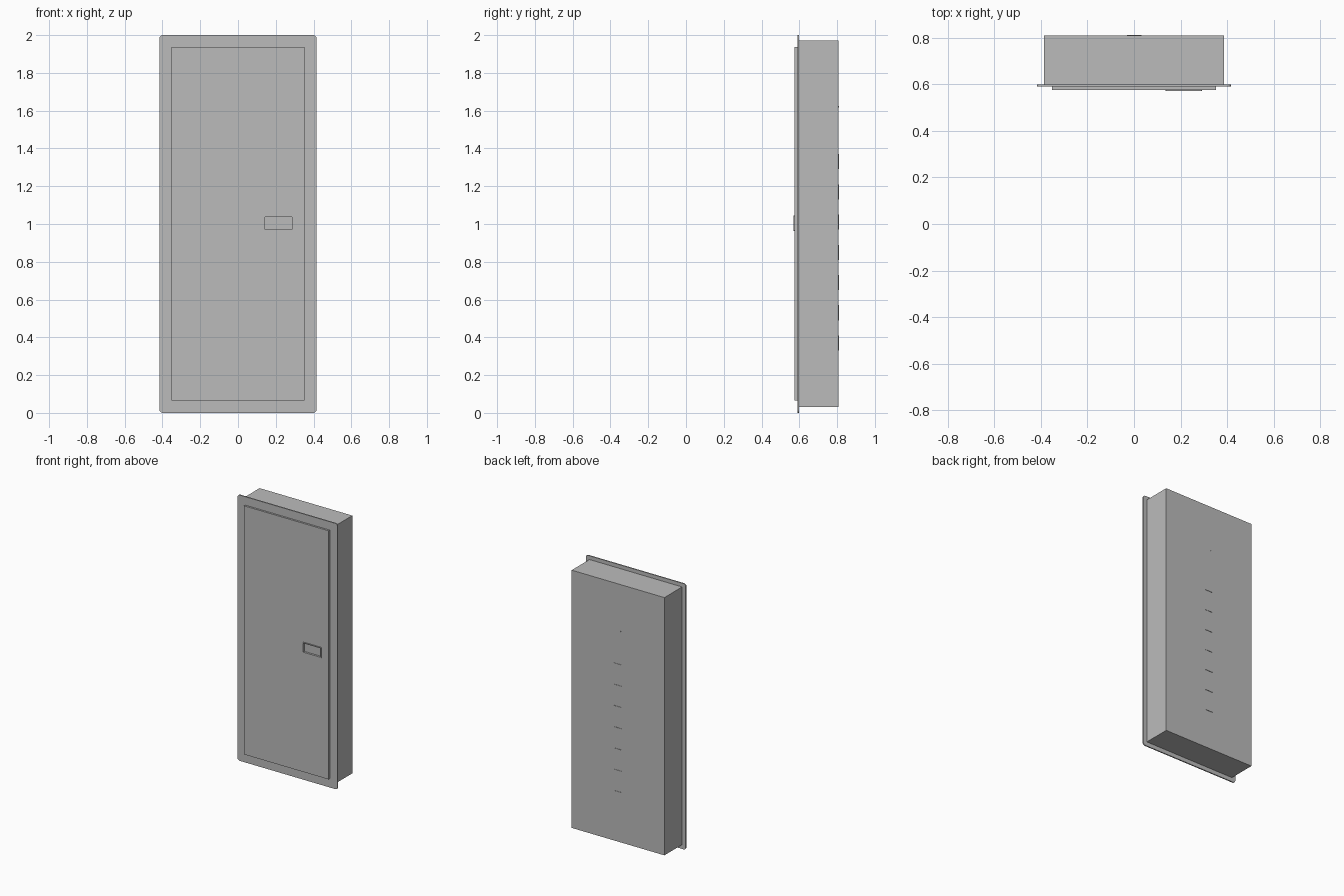
import bpy
import bmesh
from mathutils import Matrix

cube = bpy.data.objects.get("Cube")
if cube:
    bpy.data.objects.remove(cube, do_unlink=True)

grey = bpy.data.materials.new("painted_steel_grey")
grey.use_nodes = True
colour = (0.5, 0.5, 0.5, 1)
grey.diffuse_color = colour
grey.node_tree.nodes["Principled BSDF"].inputs["Base Color"].default_value = colour


def make_object(name, bm):
    bmesh.ops.recalc_face_normals(bm, faces=bm.faces)
    mesh = bpy.data.meshes.new(name)
    bm.to_mesh(mesh)
    bm.free()
    mesh.materials.append(grey)
    obj = bpy.data.objects.new(name, mesh)
    bpy.context.collection.objects.link(obj)
    return obj


def panel(name, x, y, z, radius=0):
    """Box between (min, max) limits; radius rounds the corners seen from the front."""
    bm = bmesh.new()
    bmesh.ops.create_cube(bm, size=1)
    for v in bm.verts:
        for axis, (low, high) in enumerate((x, y, z)):
            v.co[axis] = low if v.co[axis] < 0 else high
    if radius:
        edges = [e for e in bm.edges
                 if abs(e.verts[0].co.y - e.verts[1].co.y) > 1e-5]
        bmesh.ops.bevel(bm, geom=edges, offset=radius, segments=5,
                        profile=0.5, affect='EDGES')
    return make_object(name, bm)


def cut(target, cutter):
    mod = target.modifiers.new("cut", 'BOOLEAN')
    mod.operation = 'DIFFERENCE'
    mod.solver = 'EXACT'
    mod.object = cutter
    bpy.context.view_layer.objects.active = target
    bpy.ops.object.modifier_apply(modifier=mod.name)
    bpy.data.objects.remove(cutter, do_unlink=True)


# Recessed wall box and the trim flange around its mouth
panel("cabinet_box", (-0.386, 0.386), (0.597, 0.808), (0.032, 1.972))
panel("trim_flange", (-0.416, 0.416), (0.589, 0.598), (0, 2), 0.018)

# Door with a shallow pocket for the flush pull
door = panel("door", (-0.352, 0.352), (0.575, 0.59), (0.066, 1.937))
cut(door, panel("pocket_cutter", (0.143, 0.285), (0.5, 0.585), (0.97, 1.037)))

# Thin raised rim of the pull
rim = panel("pull_rim", (0.136, 0.292), (0.57, 0.576), (0.963, 1.044), 0.004)
cut(rim, panel("rim_cutter", (0.143, 0.285), (0.5, 0.7), (0.97, 1.037)))

# Row of shallow tabs up the back
for i in range(7):
    mid = 0.37 + 0.16 * i
    panel(f"back_tab_{i + 1}", (-0.03, 0.032), (0.805, 0.811),
          (mid - 0.04, mid + 0.04))

# Small rivet above the tabs
bm = bmesh.new()
bmesh.ops.create_cone(bm, cap_ends=True, segments=12, radius1=0.004,
                      radius2=0.004, depth=0.004,
                      matrix=Matrix.Translation((-0.02, 0.808, 1.62))
                      @ Matrix.Rotation(1.5708, 4, 'X'))
make_object("back_rivet", bm)
